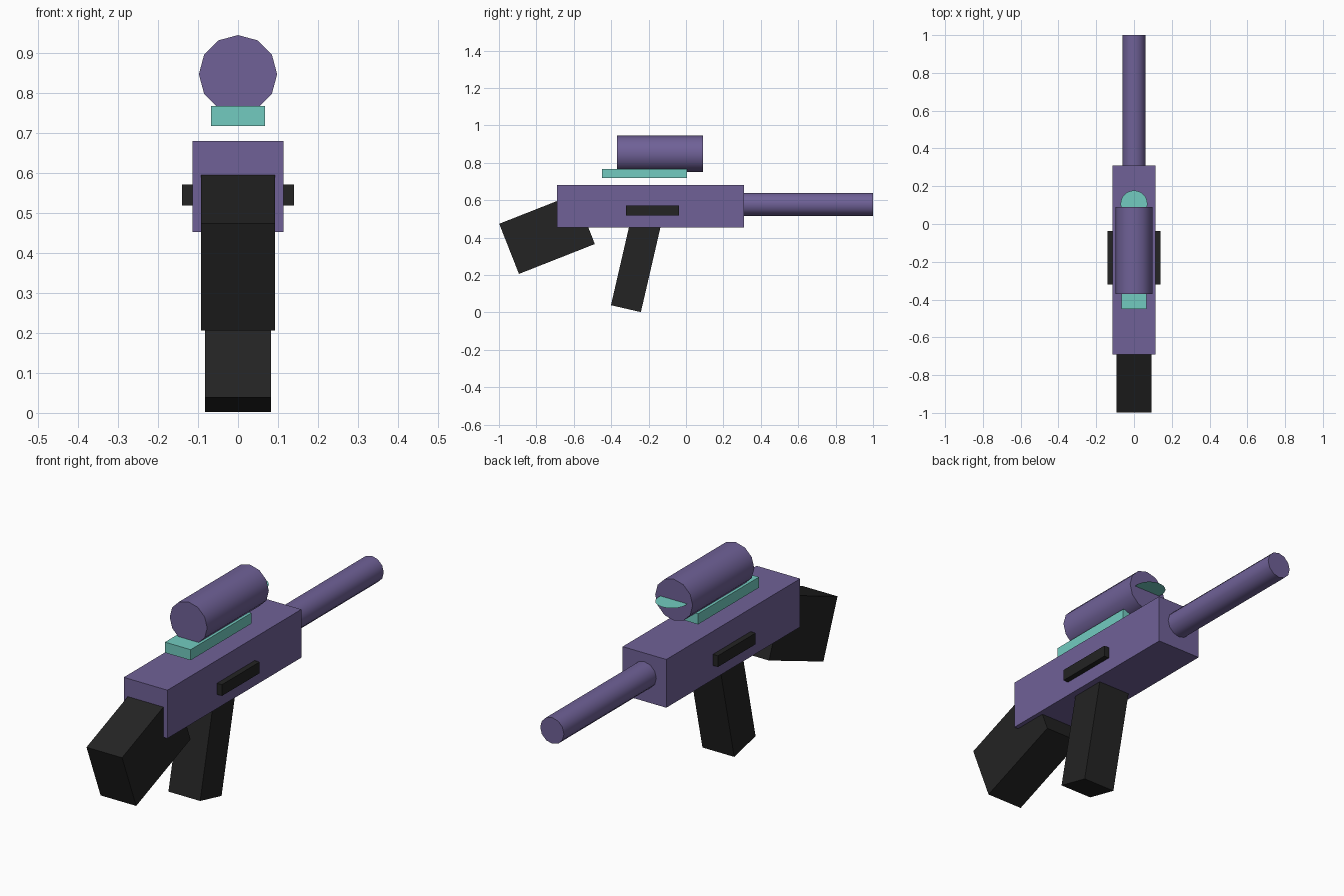
import bpy, math

cube = bpy.data.objects.get("Cube")
if cube:
    bpy.data.objects.remove(cube, do_unlink=True)


def material(name, rgb):
    m = bpy.data.materials.new(name)
    m.use_nodes = True
    color = (*rgb, 1)
    m.diffuse_color = color
    m.node_tree.nodes["Principled BSDF"].inputs["Base Color"].default_value = color
    return m


purple = material("purple", (0.16, 0.12, 0.31))
teal = material("teal", (0.17, 0.6, 0.53))
black = material("black", (0.017, 0.017, 0.017))


def finish(name, mat):
    ob = bpy.context.object
    ob.name = name
    ob.data.materials.append(mat)
    return ob


def box(name, mat, center, size, tilt=0):
    """Box tilted about the x axis by the given degrees."""
    bpy.ops.mesh.primitive_cube_add(size=1, location=center,
                                    rotation=(math.radians(tilt), 0, 0))
    bpy.context.object.scale = size
    return finish(name, mat)


def tube(name, mat, radius, start, end, z, sides=12):
    """Smooth cylinder lying along y."""
    bpy.ops.mesh.primitive_cylinder_add(
        vertices=sides, radius=radius, depth=end - start,
        location=(0, (start + end) / 2, z), rotation=(math.pi / 2, 0, 0))
    bpy.ops.object.shade_smooth_by_angle(angle=math.radians(40))
    return finish(name, mat)


# Body and barrel
box("body", purple, (0, -0.19, 0.567), (0.228, 1.0, 0.228))
tube("barrel", purple, 0.062, 0.2, 1.0, 0.578)

# Scope on its mount plate, with a flat disc through the far end
tube("scope", purple, 0.098, -0.37, 0.09, 0.848)
box("scope_mount", teal, (0, -0.222, 0.743), (0.134, 0.455, 0.05))
bpy.ops.mesh.primitive_circle_add(vertices=32, radius=0.071, fill_type='NGON',
                                  location=(0, 0.106, 0.848))
finish("scope_disc", teal)

# Stock, grip and the bar through the sides
box("stock", black, (0, -0.743, 0.42), (0.186, 0.436, 0.288), 21.5)
box("grip", black, (0, -0.265, 0.264), (0.166, 0.164, 0.5), -13)
box("side_bar", black, (0, -0.179, 0.546), (0.28, 0.282, 0.053))
